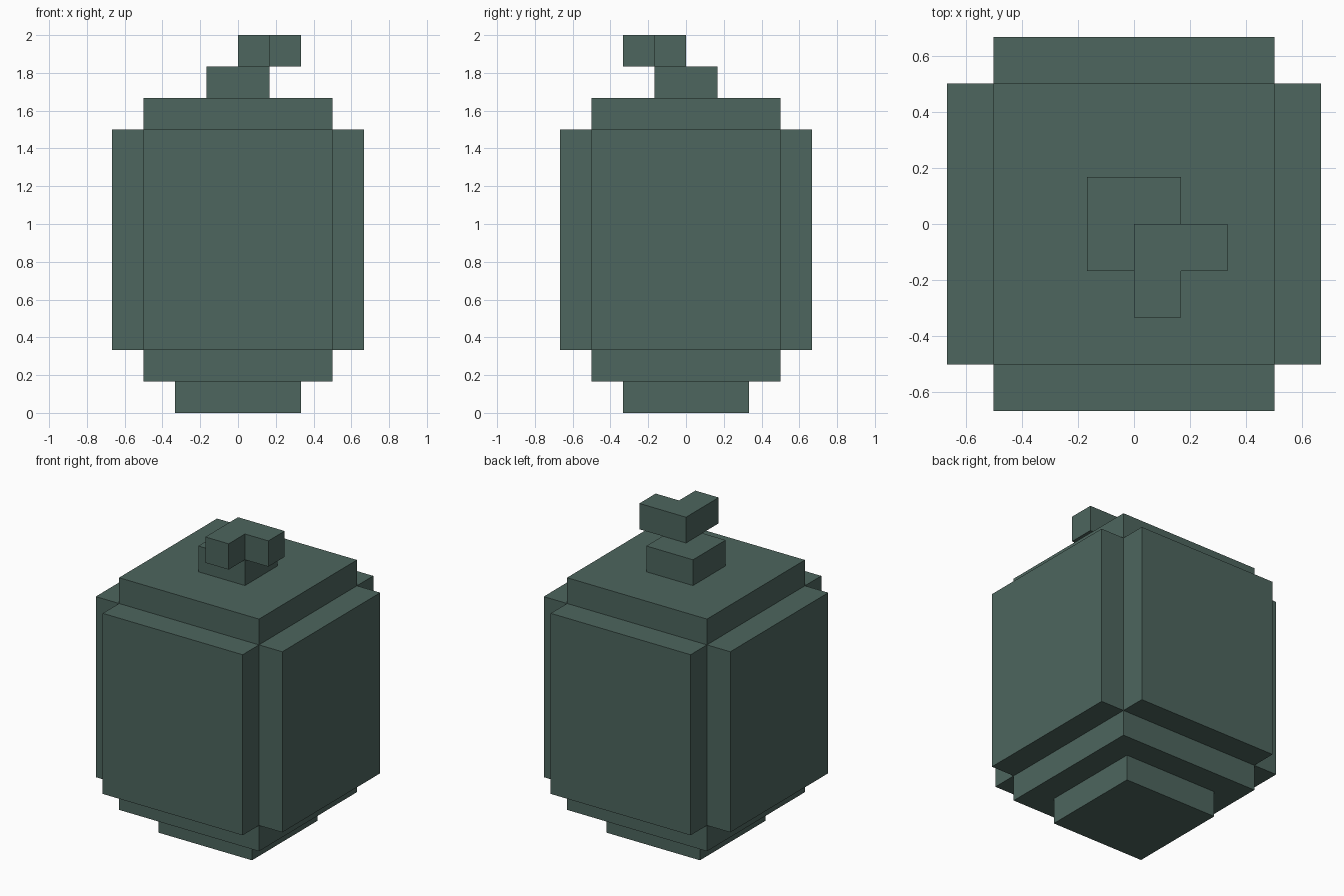
import bpy
import bmesh

if "Cube" in bpy.data.objects:
    bpy.data.objects.remove(bpy.data.objects["Cube"])

U = 1 / 6  # one block of the model's grid

mat = bpy.data.materials.new("grey green")
mat.diffuse_color = (0.075, 0.132, 0.112, 1)
mat.use_nodes = True
mat.node_tree.nodes["Principled BSDF"].inputs["Base Color"].default_value = mat.diffuse_color


def prism(name, outline, z0, z1):
    """Extrude an outline (in blocks, counter-clockwise) from z0 to z1."""
    bm = bmesh.new()
    face = bm.faces.new([bm.verts.new((x * U, y * U, z0 * U)) for x, y in outline])
    ext = bmesh.ops.extrude_face_region(bm, geom=[face], use_keep_orig=True)
    top = [v for v in ext["geom"] if isinstance(v, bmesh.types.BMVert)]
    bmesh.ops.translate(bm, verts=top, vec=(0, 0, (z1 - z0) * U))
    bmesh.ops.recalc_face_normals(bm, faces=bm.faces)
    mesh = bpy.data.meshes.new(name)
    bm.to_mesh(mesh)
    bm.free()
    mesh.materials.append(mat)
    bpy.context.collection.objects.link(bpy.data.objects.new(name, mesh))


def square(h):
    return [(-h, -h), (h, -h), (h, h), (-h, h)]


# Stepped base
prism("base_foot", square(2), 0, 1)
prism("base_step", square(3), 1, 2)

# Main body: square with notched corners
prism("body", [(-3, -4), (3, -4), (3, -3), (4, -3), (4, 3), (3, 3),
               (3, 4), (-3, 4), (-3, 3), (-4, 3), (-4, -3), (-3, -3)], 2, 9)

# Shoulder above the body
prism("shoulder", square(3), 9, 10)

# Stem with an L-shaped tip
prism("stem", square(1), 10, 11)
prism("stem_tip", [(0, -2), (1, -2), (1, -1), (2, -1), (2, 0), (0, 0)], 11, 12)
